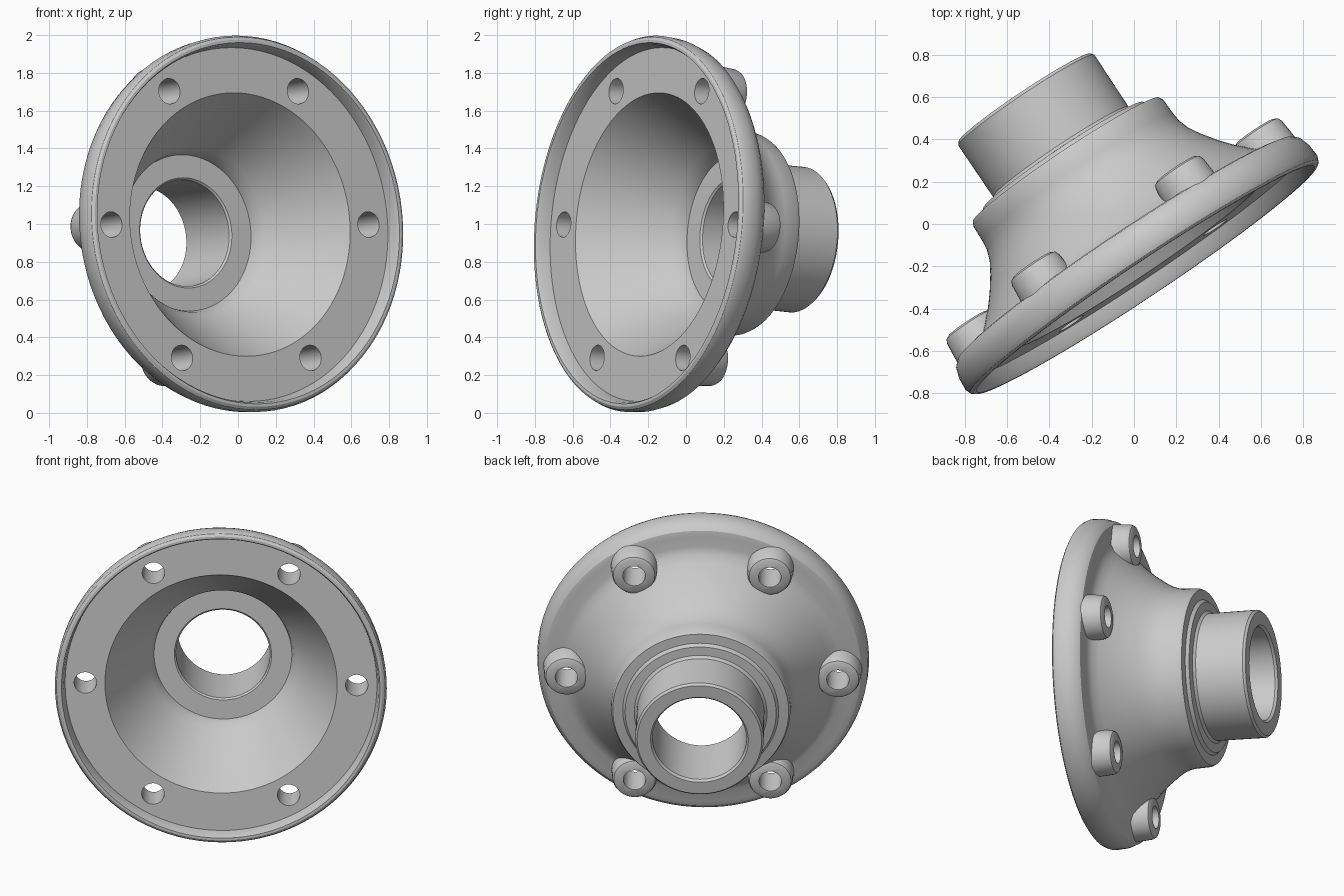
import bpy, bmesh, math
from mathutils import Matrix, Vector

cube = bpy.data.objects.get("Cube")
if cube:
    bpy.data.objects.remove(cube)

# Hub axis, pointing from the open mouth to the tube end
axis = Vector((-0.553, 0.829, -0.085)).normalized()
side = Vector((0, 0, 1)).cross(axis).normalized()
up = axis.cross(side)
PLACE = Matrix((side, up, axis)).transposed().to_4x4()
PLACE.translation = (0.055, -0.26, 1.004)


def lathe(name, profile, segments, offset=(0, 0), closed=False):
    """Turn (radius, height) points around local z; open profiles get end caps."""
    bm = bmesh.new()
    rings = []
    for r, h in profile:
        ring = []
        for i in range(segments):
            a = math.tau * i / segments
            ring.append(bm.verts.new((offset[0] + r * math.cos(a),
                                      offset[1] + r * math.sin(a), h)))
        rings.append(ring)
    pairs = list(zip(rings, rings[1:]))
    if closed:
        pairs.append((rings[-1], rings[0]))
    else:
        bm.faces.new(rings[0])
        bm.faces.new(rings[-1])
    for low, high in pairs:
        for i in range(segments):
            j = (i + 1) % segments
            bm.faces.new((low[i], low[j], high[j], high[i]))
    bmesh.ops.recalc_face_normals(bm, faces=bm.faces)
    mesh = bpy.data.meshes.new(name)
    bm.to_mesh(mesh)
    bm.free()
    obj = bpy.data.objects.new(name, mesh)
    bpy.context.collection.objects.link(obj)
    obj.matrix_world = PLACE
    return obj


def combine(target, tool, operation):
    """Apply a boolean and discard the tool."""
    tool.hide_render = True
    mod = target.modifiers.new("combine", 'BOOLEAN')
    mod.operation = operation
    mod.solver = 'EXACT'
    mod.object = tool
    bpy.context.view_layer.objects.active = target
    bpy.ops.object.modifier_apply(modifier=mod.name)
    bpy.data.objects.remove(tool)


# Flange, flared body and tube as one turned shell
outside = [(0.975, 0), (0.99, 0.01), (1.0, 0.035), (0.995, 0.1), (0.98, 0.145),
           (0.955, 0.17), (0.92, 0.178), (0.85, 0.178), (0.805, 0.195),
           (0.765, 0.23), (0.70, 0.295), (0.65, 0.355), (0.60, 0.425),
           (0.567, 0.48), (0.548, 0.535), (0.543, 0.58), (0.54, 0.66),
           (0.53, 0.68), (0.47, 0.685), (0.455, 0.705), (0.40, 0.71),
           (0.385, 0.725), (0.387, 1.02), (0.375, 1.035)]
inside = [(0.295, 1.035), (0.283, 1.02), (0.283, 0.61), (0.293, 0.60),
          (0.415, 0.60), (0.425, 0.56), (0.45, 0.52), (0.70, 0.08),
          (0.94, 0.08), (0.95, 0.02), (0.96, 0)]
hub = lathe("hub_housing", outside + inside, 96, closed=True)

# Six bolt bosses, then a hole through each
spots = [(0.818 * math.cos(math.tau * k / 6), 0.818 * math.sin(math.tau * k / 6))
         for k in range(6)]
for spot in spots:
    boss = lathe("bolt_boss", [(0.145, 0.14), (0.134, 0.265), (0.125, 0.285),
                               (0.105, 0.295)], 32, spot)
    combine(hub, boss, 'UNION')
for spot in spots:
    hole = lathe("bolt_hole", [(0.068, -0.1), (0.068, 0.5)], 24, spot)
    combine(hub, hole, 'DIFFERENCE')

# Smooth turned surfaces with crisp edges
bpy.ops.object.select_all(action='DESELECT')
hub.select_set(True)
bpy.context.view_layer.objects.active = hub
bpy.ops.object.shade_smooth_by_angle(angle=math.radians(32))
